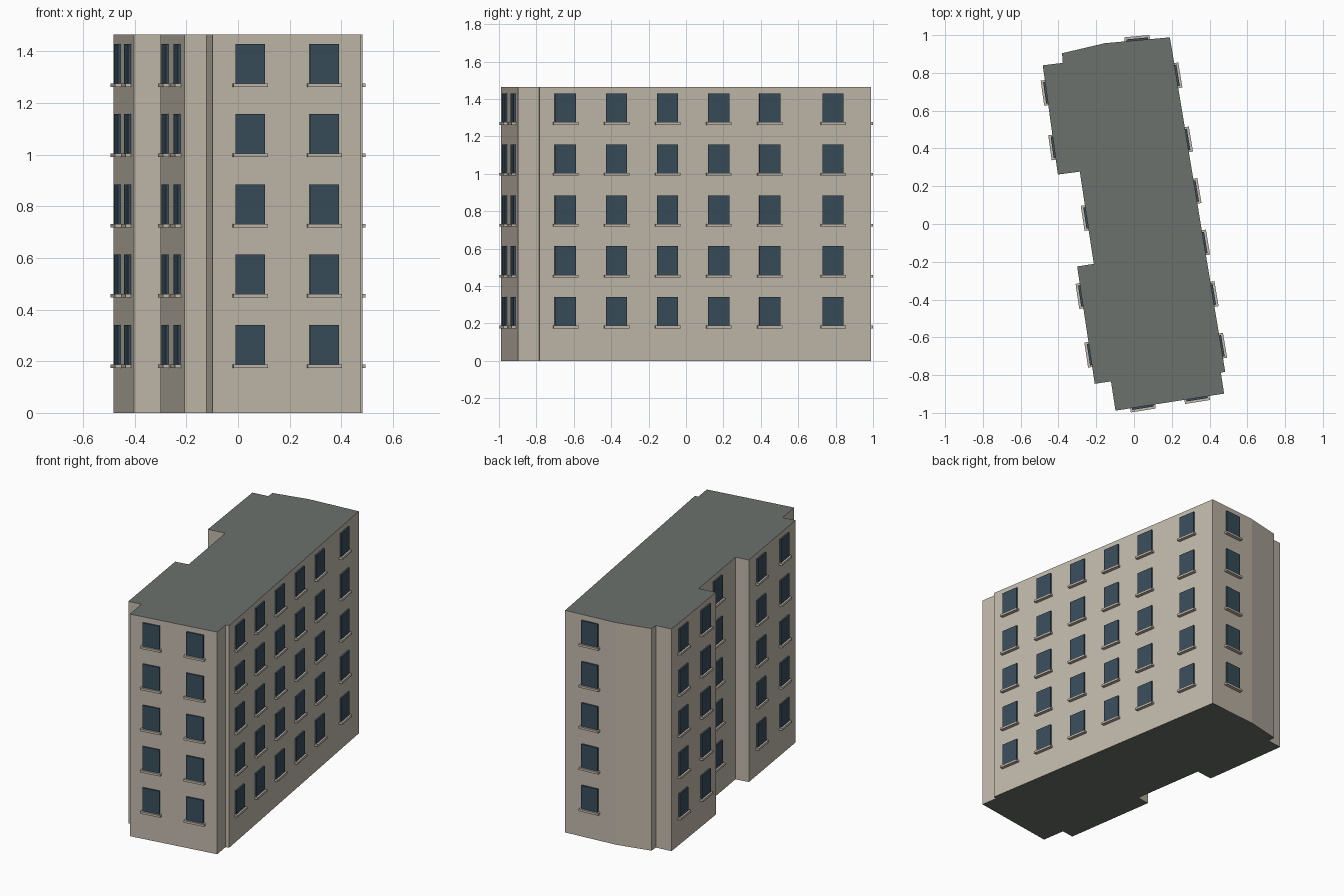
import bpy, bmesh
from mathutils import Vector, Matrix

if "Cube" in bpy.data.objects:
    bpy.data.objects.remove(bpy.data.objects["Cube"])

HEIGHT = 1.465
FLOORS, FIRST_Z, FLOOR_STEP = 5, 0.188, 0.272
WIN_W, WIN_H = 0.114, 0.153

# Footprint corner (clockwise from above) and window count on the wall starting there
PLAN = [
    (-0.483, 0.840, 0), (-0.377, 0.853, 0), (-0.381, 0.904, 0), (-0.155, 0.957, 1),
    (0.190, 0.988, 1), (0.257, 0.583, 5), (0.483, -0.782, 0), (0.460, -0.787, 0),
    (0.477, -0.898, 2), (-0.098, -0.988, 0), (-0.122, -0.833, 0), (-0.208, -0.846, 2),
    (-0.301, -0.225, 0), (-0.213, -0.211, 1), (-0.287, 0.277, 0), (-0.403, 0.262, 2),
]


def material(name, color):
    m = bpy.data.materials.new(name)
    m.diffuse_color = (*color, 1)
    m.use_nodes = True
    m.node_tree.nodes["Principled BSDF"].inputs["Base Color"].default_value = m.diffuse_color
    return m


def finish(name, bm, *mats):
    bmesh.ops.recalc_face_normals(bm, faces=bm.faces)
    mesh = bpy.data.meshes.new(name)
    bm.to_mesh(mesh)
    bm.free()
    for m in mats:
        mesh.materials.append(m)
    obj = bpy.data.objects.new(name, mesh)
    bpy.context.collection.objects.link(obj)
    return obj


def add_box(bm, frame, center, size):
    bmesh.ops.create_cube(bm, size=1, matrix=frame @ Matrix.Translation(center)
                          @ Matrix.Diagonal((*size, 1)))


wall_mat = material("wall", (0.54, 0.485, 0.41))
roof_mat = material("roof", (0.15, 0.165, 0.15))
glass_mat = material("glass", (0.04, 0.075, 0.105))
sill_mat = material("sill", (0.54, 0.49, 0.42))

# Building body: extruded footprint, dark roof and underside
bm = bmesh.new()
base = bm.faces.new([bm.verts.new((x, y, 0)) for x, y, _ in PLAN])
ext = bmesh.ops.extrude_face_region(bm, geom=[base], use_keep_orig=True)
bmesh.ops.translate(bm, vec=(0, 0, HEIGHT),
                    verts=[g for g in ext["geom"] if isinstance(g, bmesh.types.BMVert)])
bm.normal_update()
for f in bm.faces:
    f.material_index = 1 if abs(f.normal.z) > 0.5 else 0
finish("building_body", bm, wall_mat, roof_mat)

# Windows and sills: evenly spaced along each wall, repeated per floor
panes, sills = bmesh.new(), bmesh.new()
for i, (x, y, count) in enumerate(PLAN):
    a = Vector((x, y, 0))
    b = Vector((*PLAN[(i + 1) % len(PLAN)][:2], 0))
    along = (b - a).normalized()
    out = Vector((-along.y, along.x, 0))
    for k in range(count):
        spot = a.lerp(b, (k + 0.5) / count)
        for floor in range(FLOORS):
            z = FIRST_Z + floor * FLOOR_STEP
            # local axes: x along wall, y outward, z up
            frame = Matrix.Translation(spot + Vector((0, 0, z))) @ Matrix(
                (along, out, (0, 0, 1))).transposed().to_4x4()
            add_box(panes, frame, (0, 0.003, WIN_H / 2), (WIN_W, 0.014, WIN_H))
            add_box(sills, frame, (0, 0.009, -0.007), (WIN_W + 0.02, 0.026, 0.014))
finish("window_panes", panes, glass_mat)
finish("window_sills", sills, sill_mat)
